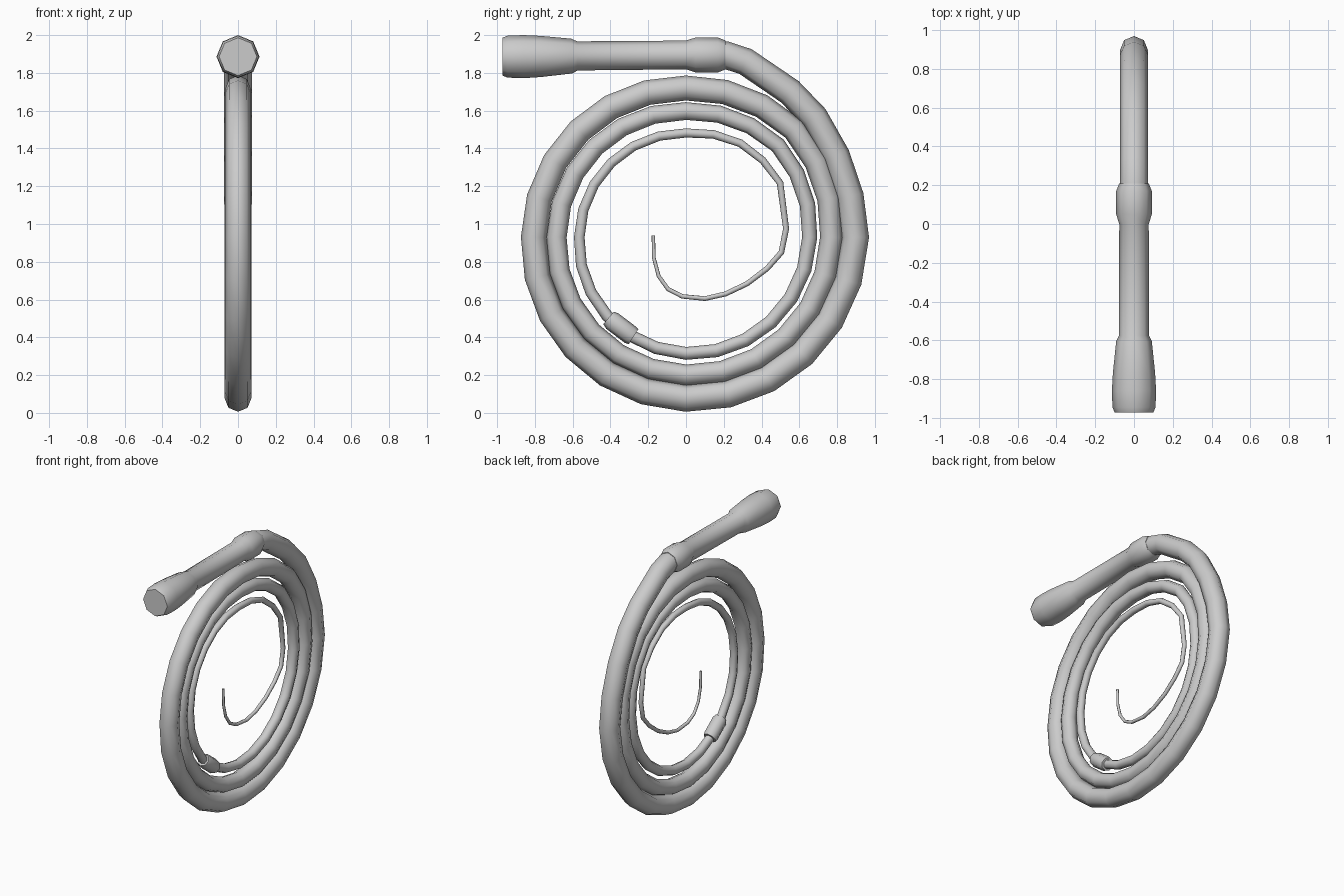
import bpy
import bmesh
import math
from mathutils import Vector

if "Cube" in bpy.data.objects:
    bpy.data.objects.remove(bpy.data.objects["Cube"])

SIDES = 8
COIL_Z = 0.93

grey = bpy.data.materials.new("plain grey")
grey.use_nodes = True
grey.diffuse_color = (0.6, 0.6, 0.6, 1)
grey.node_tree.nodes["Principled BSDF"].inputs["Base Color"].default_value = (0.6, 0.6, 0.6, 1)


def sweep(name, stations):
    """Octagonal tube through (y, z, radius) stations in the x = 0 plane."""
    bm = bmesh.new()
    pts = [Vector((0, y, z)) for y, z, r in stations]
    side = Vector((1, 0, 0))
    rings = []
    for i, p in enumerate(pts):
        before = (p - pts[i - 1]).normalized() if i else Vector()
        after = (pts[i + 1] - p).normalized() if i + 1 < len(pts) else Vector()
        up = side.cross((before + after).normalized())
        r = stations[i][2]
        ring = []
        for k in range(SIDES):
            a = 2 * math.pi * k / SIDES
            ring.append(bm.verts.new(p + r * (math.cos(a) * side + math.sin(a) * up)))
        rings.append(ring)
    for r0, r1 in zip(rings, rings[1:]):
        for k in range(SIDES):
            n = (k + 1) % SIDES
            bm.faces.new((r0[k], r0[n], r1[n], r1[k]))
    bm.faces.new(rings[0])
    bm.faces.new(rings[-1])
    bmesh.ops.recalc_face_normals(bm, faces=bm.faces)
    mesh = bpy.data.meshes.new(name)
    bm.to_mesh(mesh)
    bm.free()
    mesh.materials.append(grey)
    obj = bpy.data.objects.new(name, mesh)
    bpy.context.collection.objects.link(obj)
    bpy.ops.object.select_all(action="DESELECT")
    obj.select_set(True)
    bpy.context.view_layer.objects.active = obj
    bpy.ops.object.shade_smooth_by_angle(angle=math.radians(50))
    return obj


# Handle: flared pommel, straight grip and collar
sweep("handle", [
    (-0.972, 1.886, 0.100), (-0.945, 1.886, 0.111), (-0.86, 1.886, 0.114),
    (-0.77, 1.887, 0.109), (-0.605, 1.889, 0.092), (-0.575, 1.890, 0.077),
    (0.0, 1.895, 0.076), (0.05, 1.895, 0.092), (0.17, 1.895, 0.092),
    (0.21, 1.895, 0.076),
])

# Coil keys: quarter turns clockwise from +y, coil radius, tube radius
KEYS = [
    (0, 0.897, 0.072), (1, 0.853, 0.071), (2, 0.806, 0.068), (3, 0.79, 0.066),
    (3.5, 0.808, 0.063), (4, 0.77, 0.06), (5, 0.73, 0.056), (6, 0.685, 0.053),
    (7, 0.668, 0.047), (7.5, 0.688, 0.043), (8, 0.655, 0.04), (9, 0.615, 0.034),
    (10, 0.565, 0.028), (11, 0.552, 0.024), (11.33, 0.575, 0.021),
    (11.67, 0.575, 0.018), (12, 0.535, 0.016),
]


def coil_point(q):
    for (q0, c0, r0), (q1, c1, r1) in zip(KEYS, KEYS[1:]):
        if q <= q1:
            t = (q - q0) / (q1 - q0)
            c, r = c0 + t * (c1 - c0), r0 + t * (r1 - r0)
            a = q * math.pi / 2
            return (c * math.cos(a), COIL_Z - c * math.sin(a), r)


# Lash: lead-in from the collar, three tapering turns, loose inner tail
lead_in = [(0.18, 1.895, 0.073), (0.215, 1.893, 0.073), (0.315, 1.86, 0.073),
           (0.55, 1.70, 0.073), (0.68, 1.565, 0.073), (0.795, 1.362, 0.073),
           (0.868, 1.147, 0.073)]
coils = [coil_point(i / 6) for i in range(0, 71)]
tail_path = [(0.53, 0.975), (0.505, 0.85), (0.43, 0.765), (0.325, 0.685),
             (0.21, 0.63), (0.10, 0.605), (-0.02, 0.617), (-0.095, 0.655),
             (-0.145, 0.725), (-0.17, 0.82), (-0.173, 0.94)]
tail = [(y, z, 0.016 - 0.0007 * i) for i, (y, z) in enumerate(tail_path)]
sweep("lash", lead_in + coils + tail)

# Knot where the lash narrows to its tail
sweep("knot", [(-0.278, 0.403, 0.047), (-0.295, 0.414, 0.052),
               (-0.39, 0.486, 0.052), (-0.41, 0.503, 0.043)])
